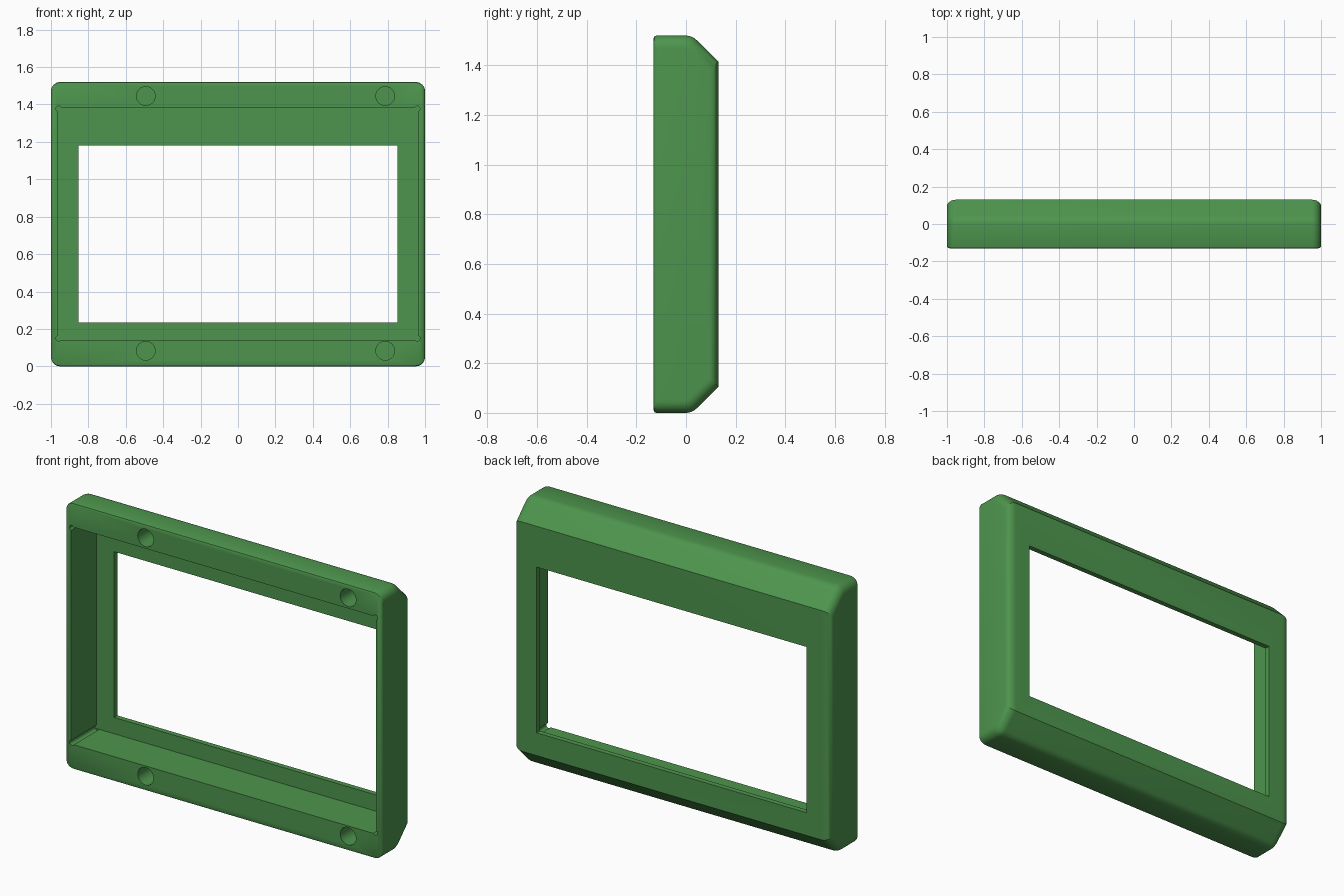
import bpy, bmesh, math

if "Cube" in bpy.data.objects:
    bpy.data.objects.remove(bpy.data.objects["Cube"])

green = bpy.data.materials.new("bezel_green")
green.diffuse_color = (0.075, 0.30, 0.075, 1)
green.use_nodes = True
green.node_tree.nodes["Principled BSDF"].inputs["Base Color"].default_value = green.diffuse_color

H = 1.52          # overall height
FRONT, BACK = -0.13, 0.13


def half_profile(d, f):
    """Lower half of the y-z section, inset by d (front edge inset by f)."""
    pts = [(FRONT + f, d + 0.01), (FRONT + f + 0.003, d + 0.003), (FRONT + f + 0.01, d)]
    yc = 0.025 - 0.414 * d                     # corner of base and slope
    a, c = (yc - 0.025, d), (yc + 0.02, d + 0.02)
    for i in range(6):                         # rounded blend into the slope
        t = i / 5
        pts.append(tuple((1 - t) ** 2 * p + 2 * t * (1 - t) * q + t * t * r
                         for p, q, r in zip(a, (yc, d), c)))
    yb = BACK - 0.7 * d
    pts.append((yb, yb - 0.025 + 1.414 * d))
    return pts


def section(d, f):
    low = half_profile(d, f)
    return low + [(y, H - z) for y, z in reversed(low)]


# Shell body: section lofted along x with rounded ends
R = 0.05
ends = []
for i in range(9):
    a = math.pi / 2 * i / 8
    x = 1 - R * (1 - math.sin(a))
    inset = R * (1 - math.cos(a))
    ends.append((x, inset, max(0, x - 0.99) * 0.8))
stations = [(-x, d, f) for x, d, f in reversed(ends)] + ends

bm = bmesh.new()
rings = [[bm.verts.new((x, y, z)) for y, z in section(d, f)] for x, d, f in stations]
n = len(rings[0])
for r0, r1 in zip(rings, rings[1:]):
    for i in range(n):
        j = (i + 1) % n
        bm.faces.new((r0[i], r0[j], r1[j], r1[i]))
bm.faces.new(rings[0])
bm.faces.new(rings[-1])
bmesh.ops.recalc_face_normals(bm, faces=bm.faces)
mesh = bpy.data.meshes.new("display_bezel")
bm.to_mesh(mesh)
bm.free()
bezel = bpy.data.objects.new("display_bezel", mesh)
bpy.context.collection.objects.link(bezel)
mesh.materials.append(green)


def cut(cutter):
    """Subtract the cutter from the bezel and discard it."""
    cutter.hide_render = True
    cutter.data.materials.append(green)
    bpy.context.view_layer.objects.active = bezel
    mod = bezel.modifiers.new("cut", 'BOOLEAN')
    mod.operation, mod.solver, mod.object = 'DIFFERENCE', 'EXACT', cutter
    bpy.ops.object.modifier_apply(modifier=mod.name)
    bpy.data.objects.remove(cutter)


def cut_box(x, z0, z1, y0, y1):
    bpy.ops.mesh.primitive_cube_add(size=1, location=(0, (y0 + y1) / 2, (z0 + z1) / 2))
    ob = bpy.context.object
    ob.scale = (2 * x, y1 - y0, z1 - z0)
    bpy.ops.object.transform_apply(location=False, rotation=False, scale=True)
    cut(ob)


def cut_hole(x, z, r, y0, y1, sides):
    bpy.ops.mesh.primitive_cylinder_add(vertices=sides, radius=r, depth=y1 - y0,
                                        location=(x, (y0 + y1) / 2, z),
                                        rotation=(math.pi / 2, 0, 0))
    cut(bpy.context.object)


# Recess behind the panel, then the window opening
cut_box(0.963, 0.142, 1.384, -0.3, 0.10)
cut_box(0.853, 0.235, 1.182, -0.31, 0.3)

# Small relief grooves in the recess corners
for x in (-0.959, 0.959):
    for z in (0.149, 1.377):
        cut_hole(x, z, 0.0145, -0.32, 0.098, 16)

# Screw holes in the top and bottom rails
for x in (-0.493, 0.787):
    for z in (0.083, 1.445):
        cut_hole(x, z, 0.05, -0.33, 0.0, 32)

bpy.ops.object.select_all(action='DESELECT')
bezel.select_set(True)
bpy.context.view_layer.objects.active = bezel
bpy.ops.object.shade_smooth_by_angle(angle=math.radians(30))
